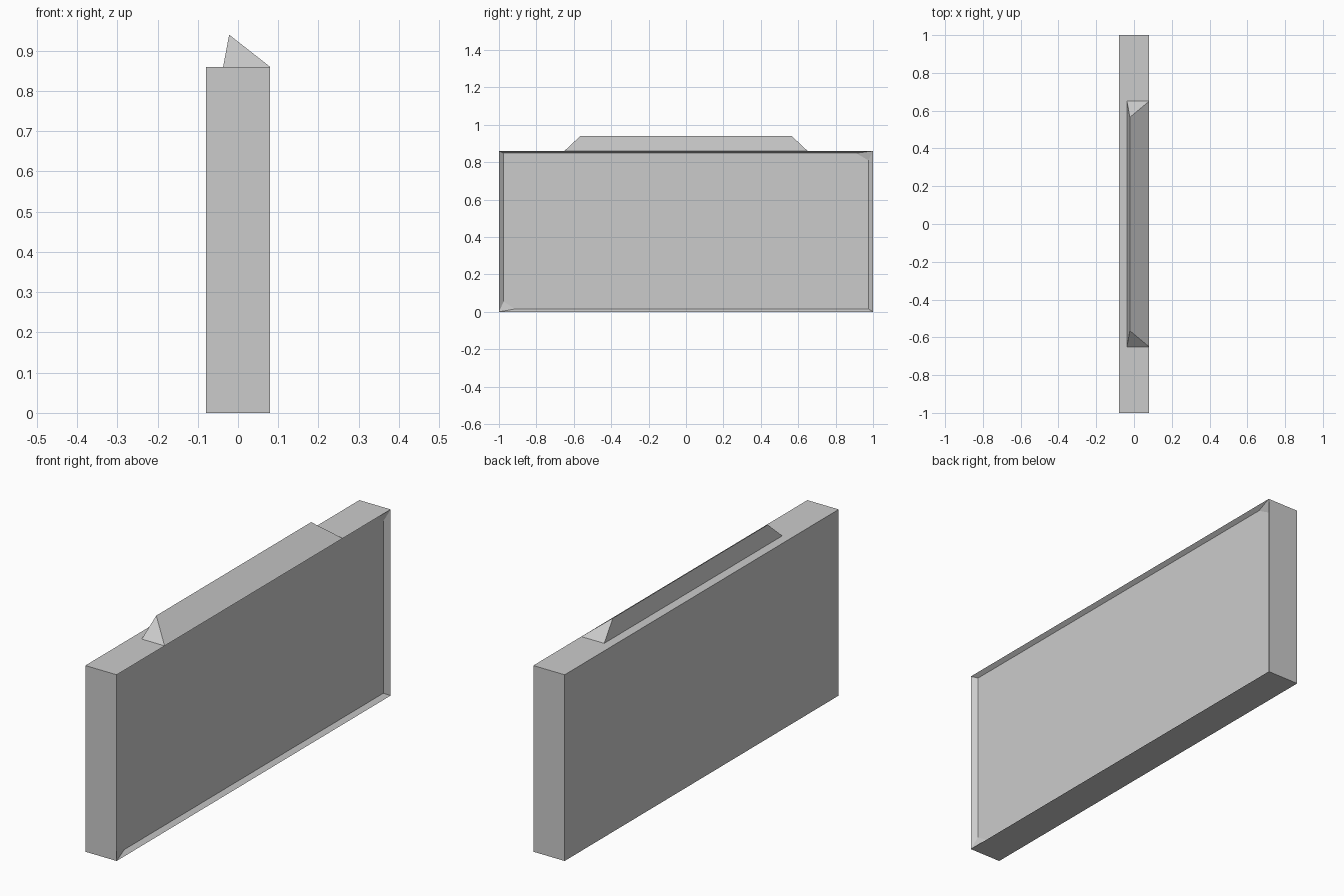
import bpy

if "Cube" in bpy.data.objects:
    bpy.data.objects.remove(bpy.data.objects["Cube"])

W, L, H = 0.08, 1.0, 0.86   # half thickness, half length, height
DEPTH = 0.02                # recess depth of the face panel


def make_object(name, verts, faces):
    mesh = bpy.data.meshes.new(name)
    mesh.from_pydata(verts, [], faces)
    mesh.update()
    obj = bpy.data.objects.new(name, mesh)
    bpy.context.collection.objects.link(obj)
    return obj


# slab body: open on the right side, where the recessed panel sits
corners = [(-L, 0), (L, 0), (L, H), (-L, H)]
verts = [(x, y, z) for x in (-W, W) for y, z in corners]
faces = [(3, 2, 1, 0)]
faces += [(i, (i + 1) % 4, (i + 1) % 4 + 4, i + 4) for i in range(4)]

# recessed panel with two clipped corners; each point belongs to an outer corner
panel = [(-0.975, 0.055, 0), (-0.915, 0.015, 0), (0.975, 0.015, 1),
         (0.975, 0.81, 2), (0.91, 0.848, 2), (-0.975, 0.848, 3)]
verts += [(W - DEPTH, y, z) for y, z, _ in panel]
n = len(panel)
faces.append(tuple(range(8, 8 + n)))

# sloped rim between the outer edge and the panel
for i in range(n):
    j = (i + 1) % n
    a, b = panel[i][2] + 4, panel[j][2] + 4
    faces.append((a, 8 + j, 8 + i) if a == b else (a, b, 8 + j, 8 + i))
make_object("slab_body", verts, faces)

# top wedge: off-centre ridge with hipped ends
X0, X1, XR = -0.037, W, -0.022
B, R, TOP = 0.65, 0.565, 0.94
verts = [(X0, -B, H), (X1, -B, H), (X1, B, H), (X0, B, H),
         (XR, -R, TOP), (XR, R, TOP)]
faces = [(0, 1, 4), (1, 2, 5, 4), (2, 3, 5), (3, 0, 4, 5)]
make_object("top_wedge", verts, faces)
